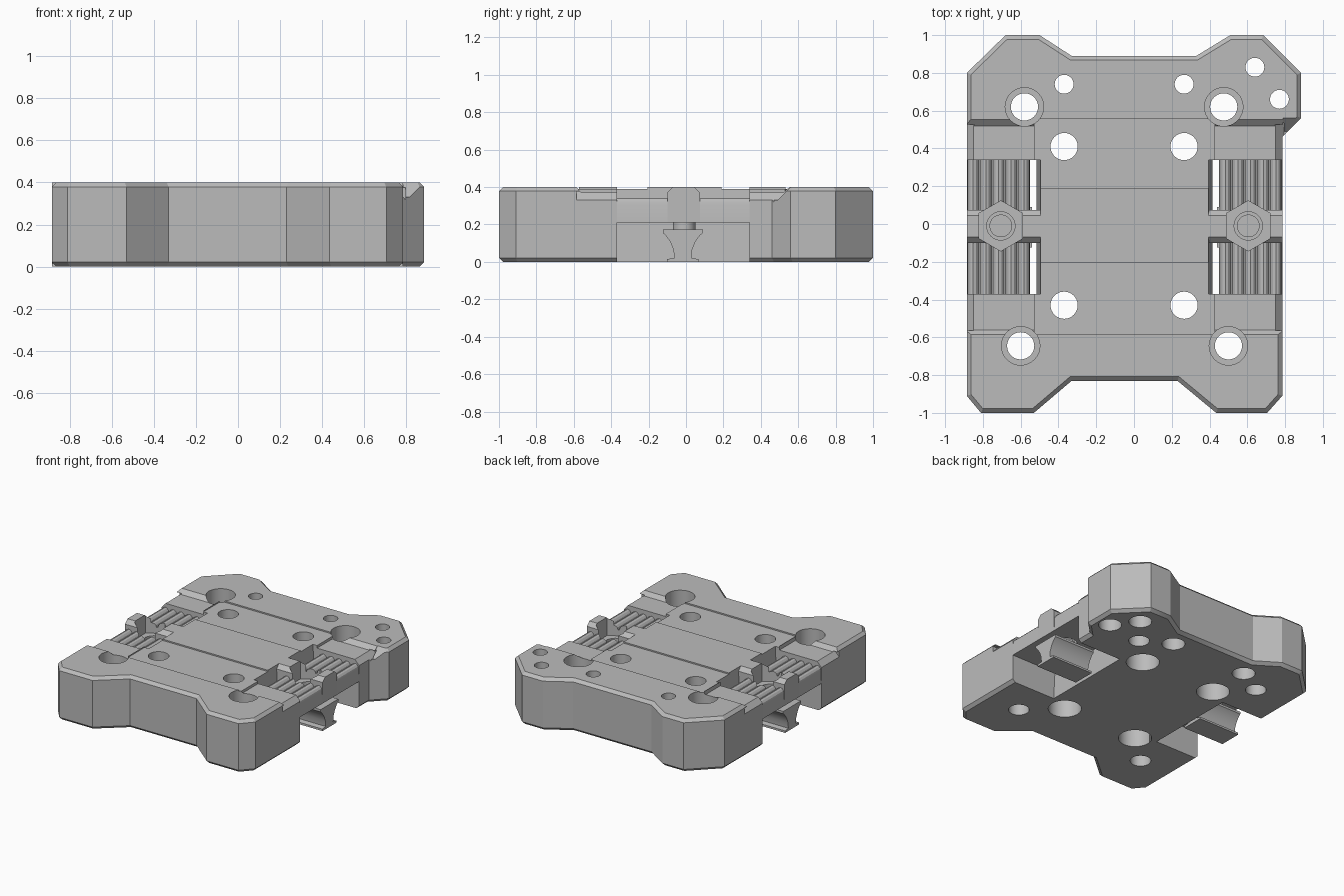
import bpy, bmesh, math
from mathutils import Vector

cube = bpy.data.objects.get("Cube")
if cube:
    bpy.data.objects.remove(cube, do_unlink=True)

grey = bpy.data.materials.new("plain_grey")
grey.use_nodes = True
grey.diffuse_color = (0.5, 0.5, 0.5, 1)
grey.node_tree.nodes["Principled BSDF"].inputs["Base Color"].default_value = (0.5, 0.5, 0.5, 1)

MID = -0.05          # mirror line of the rail mounts
TOP = 0.4


def prism(name, pts, axis, lo, hi, chamfer=0):
    """Extrude a 2D profile along an axis, optionally chamfering both end rims."""
    place = {"x": lambda a, b, t: (t, a, b),
             "y": lambda a, b, t: (a, t, b),
             "z": lambda a, b, t: (a, b, t)}[axis]
    bm = bmesh.new()
    face = bm.faces.new([bm.verts.new(place(a, b, lo)) for a, b in pts])
    geom = bmesh.ops.extrude_face_region(bm, geom=[face])["geom"]
    moved = [v for v in geom if isinstance(v, bmesh.types.BMVert)]
    bmesh.ops.translate(bm, verts=moved, vec=Vector(place(0, 0, hi - lo)))
    bmesh.ops.recalc_face_normals(bm, faces=bm.faces)
    if chamfer:
        rims = [e for e in bm.edges if abs(e.verts[0].co.z - e.verts[1].co.z) < 1e-5]
        bmesh.ops.bevel(bm, geom=rims, offset=chamfer, segments=1, affect="EDGES")
    mesh = bpy.data.meshes.new(name)
    bm.to_mesh(mesh)
    bm.free()
    mesh.materials.append(grey)
    obj = bpy.data.objects.new(name, mesh)
    bpy.context.collection.objects.link(obj)
    return obj


def ring(x, y, r, n=32, turn=0.0):
    return [(x + r * math.cos(turn + math.tau * i / n),
             y + r * math.sin(turn + math.tau * i / n)) for i in range(n)]


def rect(a0, b0, a1, b1):
    return [(a0, b0), (a1, b0), (a1, b1), (a0, b1)]


def cut(target, *args):
    """Subtract a prism from the target and discard the cutter."""
    cutter = prism("cutter", *args)
    cutter.hide_render = True
    mod = target.modifiers.new("cut", "BOOLEAN")
    mod.operation, mod.solver, mod.object = "DIFFERENCE", "EXACT", cutter
    bpy.context.view_layer.objects.active = target
    bpy.ops.object.modifier_apply(modifier=mod.name)
    bpy.data.objects.remove(cutter, do_unlink=True)


# Main plate with chamfered rims
outline = [(-.885, .80), (-.68, 1), (-.50, 1), (-.33, .89), (.33, .89), (.51, 1),
           (.685, 1), (.885, .80), (.885, .56), (.785, .46), (.785, -.91), (.705, -1),
           (.435, -1), (.23, -.83), (-.33, -.83), (-.53, -1), (-.81, -1), (-.885, -.91)]
plate = prism("main_plate", outline, "z", 0, TOP, 0.022)

# Shallow centre recesses either side of a raised middle band
for y0, y1 in ((-.585, -.205), (.19, .555)):
    cut(plate, rect(y0, .39, y1, .6), "x", -.53, .43)

# Sloped shoulder beside the wide back corner
cut(plate, [(.38, .33), (.49, .33), (.565, TOP + .005), (.565, .6), (.38, .6)], "x", .788, 1.1)


def sided(flip):
    """Return a mapping for x values on one side of the plate."""
    return (lambda x: 2 * MID - x) if flip else (lambda x: x)


def span(f, a, b):
    return tuple(sorted((f(a), f(b))))


for flip, side in ((False, "left"), (True, "right")):
    f = sided(flip)

    def px(pts):
        return [(f(x), z) for x, z in pts]

    # Lowered pads, their outer chamfer and the window for the rail mount
    cut(plate, [(-.59, .405), (-.56, .37), (.52, .37), (.56, .405), (.56, .6), (-.59, .6)],
        "x", *span(f, .43, 1.1))
    cut(plate, px([(.745, .375), (.795, .32), (.795, .375)]), "y", -.585, .555)
    cut(plate, px([(.39, .5), (.42, -.1), (1.1, -.1), (1.1, .5)]), "y", -.37, .34)

    # Ribbed deck bridging the window
    bumps, x0, x1 = 5, .45, .785
    pitch = (x1 - x0) / bumps
    profile = [(x1, .21), (x0, .21)]
    for i in range(bumps):
        for k in range(7):
            a = math.pi * (1 - k / 6)
            profile.append((x0 + pitch * (i + .5) + pitch * .44 * math.cos(a),
                            .305 + .035 * math.sin(a)))
    deck = prism(side + "_ribbed_deck", px(profile), "y", -.372, .342)

    # Cross bar holding the hex pocket
    bar = prism(side + "_cross_bar",
                [(-.10, .21), (.075, .21), (.075, .37), (.045, TOP), (-.07, TOP), (-.10, .37)],
                "x", *span(f, .385, .785))
    hx, hy = f(.605), -.01
    for part in (deck, bar):
        cut(part, ring(hx, hy, .133, 6, math.pi / 6), "z", .26, .6)
        cut(part, ring(hx, hy, .075), "z", .1, .5)

    # Hanging clamp with waisted section, and its bolt
    half = [(.107, .172), (.107, .155), (.09, .14), (.066, .105), (.05, .065),
            (.045, .02), (.085, .015), (.085, 0)]
    section = [(-.017 + y, z) for y, z in half] + [(-.017 - y, z) for y, z in reversed(half)]
    prism(side + "_clamp", section, "x", *span(f, .44, .785))
    prism(side + "_clamp_bolt", ring(hx, hy, .06), "z", .15, .215)

# Corner holes, counterbored from above
for x, y in ((-.58, .62), (.475, .62), (-.60, -.645), (.50, -.645)):
    cut(plate, ring(x, y, .072), "z", -.1, .6)
    cut(plate, ring(x, y, .102), "z", .22, .6)

# Inner holes, counterbored from below
for x in (-.37, .265):
    for y in (.41, -.43):
        cut(plate, ring(x, y, .072), "z", -.1, .6)
        cut(plate, ring(x, y, .115), "z", -.1, .2)

# Small holes along the back, counterbored from below
for x, y in ((-.37, .74), (.265, .74), (.64, .83), (.77, .66)):
    cut(plate, ring(x, y, .05), "z", -.1, .6)
    cut(plate, ring(x, y, .08), "z", -.1, .2)

# Smooth the round walls while keeping corners crisp
for obj in bpy.context.collection.objects:
    if obj.type == "MESH" and obj.data.materials and obj.data.materials[0] == grey:
        bpy.ops.object.select_all(action="DESELECT")
        obj.select_set(True)
        bpy.context.view_layer.objects.active = obj
        bpy.ops.object.shade_smooth_by_angle(angle=math.radians(25))
